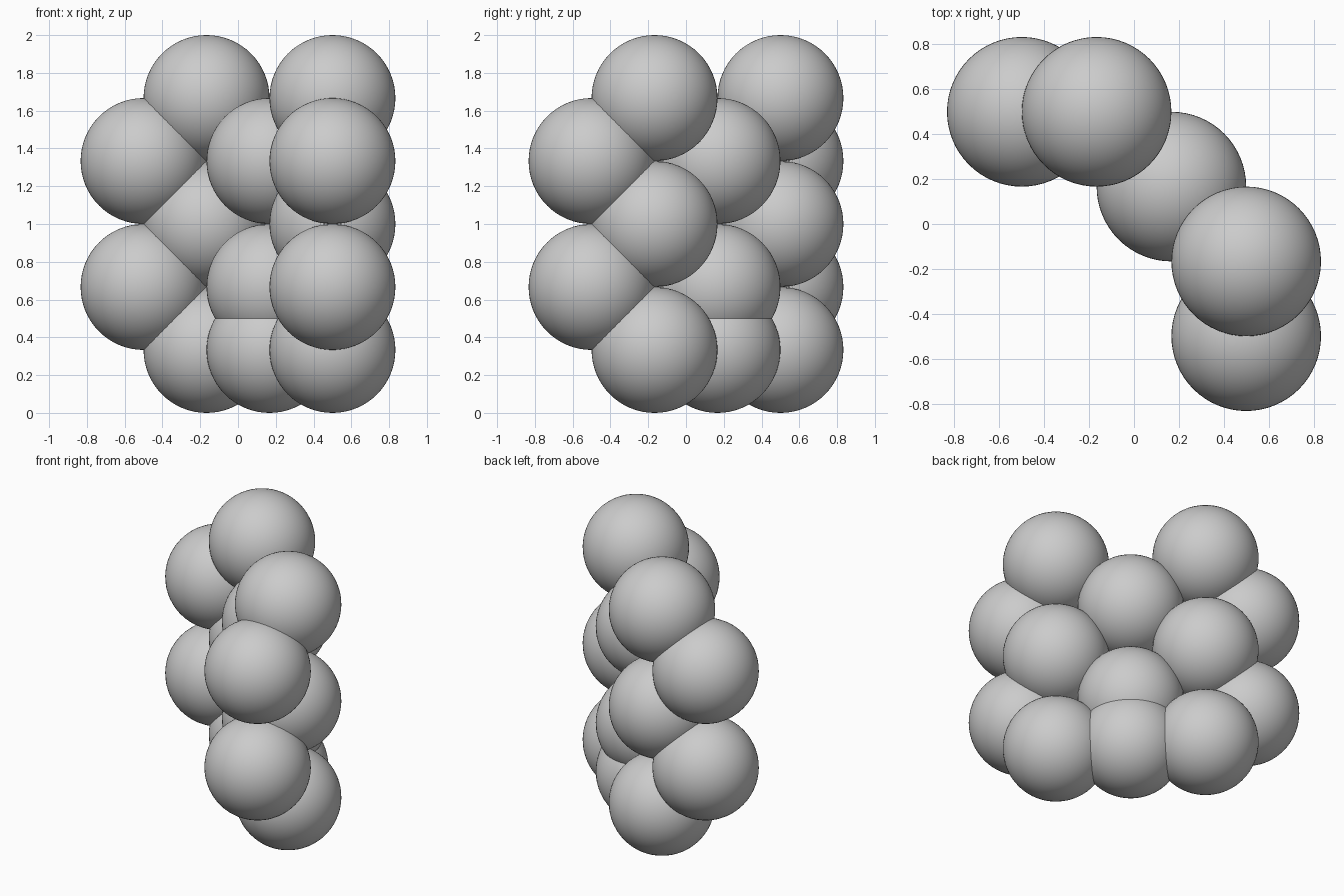
import bpy

if "Cube" in bpy.data.objects:
    bpy.data.objects.remove(bpy.data.objects["Cube"])

R = 1 / 3  # ball radius, also the lattice spacing


def ball(name, x, y, z):
    bpy.ops.mesh.primitive_uv_sphere_add(segments=64, ring_count=32, radius=R, location=(x, y, z))
    obj = bpy.context.object
    obj.name = name
    bpy.ops.object.shade_smooth()


# Columns of balls: name, x, y and heights in lattice steps
columns = [
    ("left_end_ball", -0.5, 0.5, (2, 4)),
    ("left_ball", -R / 2, 0.5, (1, 3, 5)),
    ("centre_ball", R / 2, R / 2, (1, 2, 4)),
    ("right_ball", 0.5, -R / 2, (1, 3, 5)),
    ("right_end_ball", 0.5, -0.5, (2, 4)),
]
for name, x, y, levels in columns:
    for level in levels:
        ball(f"{name}_{level}", x, y, level * R)
